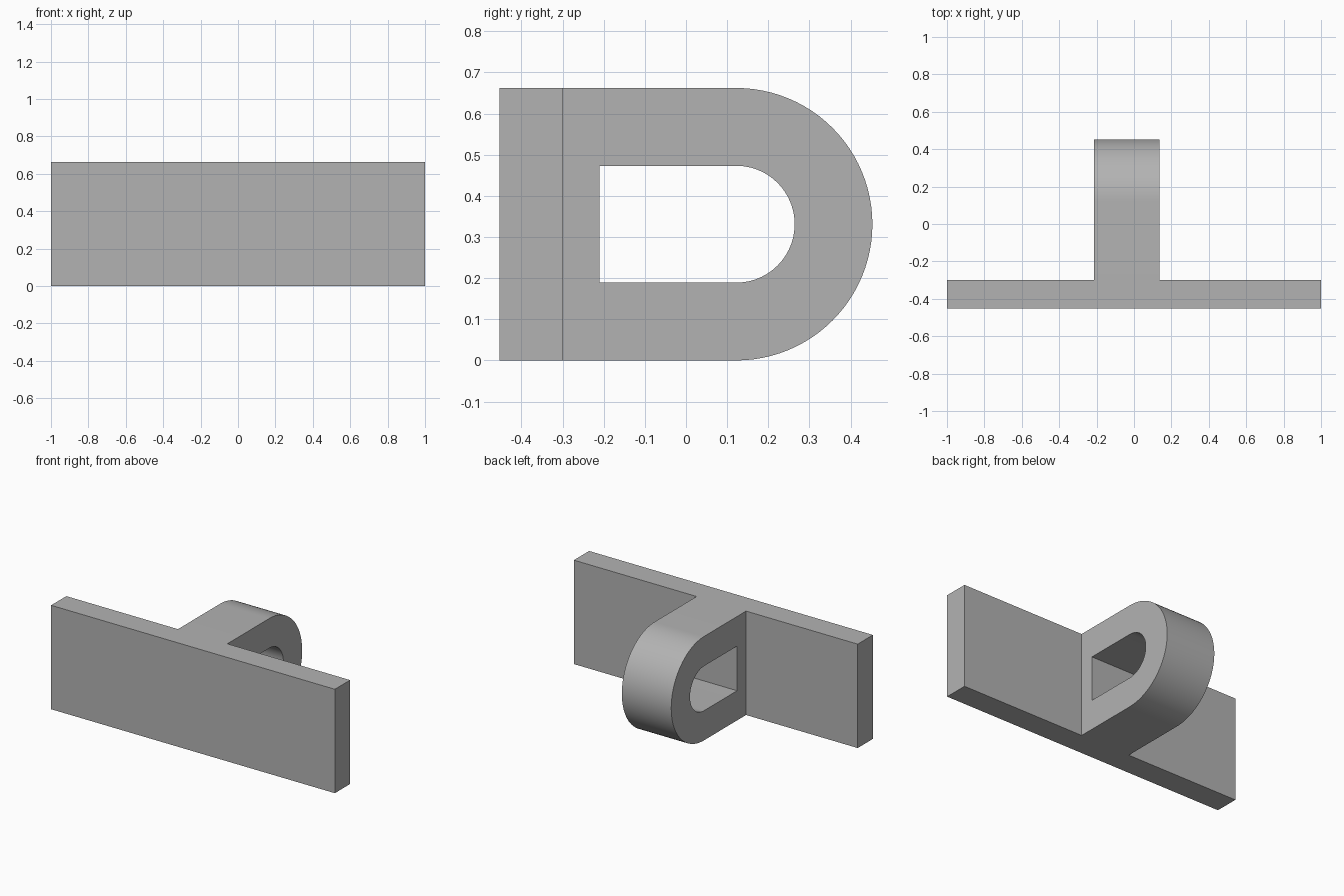
import bpy, bmesh, math

cube = bpy.data.objects.get("Cube")
if cube:
    bpy.data.objects.remove(cube)

# Main dimensions
HEIGHT = 0.662
FRONT, BACK = -0.453, -0.30          # plate thickness along y
LEFT, RIGHT = 0.135, -0.213          # sides of the loop
MID = HEIGHT / 2
ARC_Y = 0.122
SEGMENTS = 48

grey = bpy.data.materials.new("plain grey")
grey.use_nodes = True
colour = (0.45, 0.45, 0.45, 1)
grey.diffuse_color = colour
grey.node_tree.nodes["Principled BSDF"].inputs["Base Color"].default_value = colour

bm = bmesh.new()


def d_profile(x, start_y, radius):
    """D outline in the yz plane: straight root and a half-round end."""
    pts = [(start_y, MID - radius)]
    for i in range(SEGMENTS + 1):
        a = math.pi * (i / SEGMENTS - 0.5)
        pts.append((ARC_Y + radius * math.cos(a), MID + radius * math.sin(a)))
    pts.append((start_y, MID + radius))
    return [bm.verts.new((x, y, z)) for y, z in pts]


def strip(a, b, closed=False):
    """Quads between two rows of vertices."""
    n = len(a)
    for i in range(n if closed else n - 1):
        j = (i + 1) % n
        bm.faces.new((a[i], a[j], b[j], b[i]))


# Mounting plate: footprint whose back edge is left open where the loop joins
footprint = [(LEFT, BACK), (1, BACK), (1, FRONT), (-1, FRONT), (-1, BACK), (RIGHT, BACK)]
low = [bm.verts.new((x, y, 0)) for x, y in footprint]
high = [bm.verts.new((x, y, HEIGHT)) for x, y in footprint]
strip(low, high)
bm.faces.new(low)
bm.faces.new(high)

# Loop: side faces, outer skin and the wall of the hole
outer = [d_profile(x, BACK, MID) for x in (RIGHT, LEFT)]
inner = [d_profile(x, -0.21, 0.142) for x in (RIGHT, LEFT)]
for o, i in zip(outer, inner):
    strip(o, i, closed=True)
strip(*outer)
strip(*inner, closed=True)

# Weld the loop to the plate as one closed solid
bmesh.ops.remove_doubles(bm, verts=bm.verts, dist=0.0005)
bmesh.ops.recalc_face_normals(bm, faces=bm.faces)
mesh = bpy.data.meshes.new("plate_with_loop")
bm.to_mesh(mesh)
bm.free()
mesh.materials.append(grey)
body = bpy.data.objects.new("plate_with_loop", mesh)
bpy.context.collection.objects.link(body)

# Smooth the round surfaces, keep the corners sharp
bpy.ops.object.select_all(action="DESELECT")
body.select_set(True)
bpy.context.view_layer.objects.active = body
bpy.ops.object.shade_smooth_by_angle(angle=math.radians(30))
